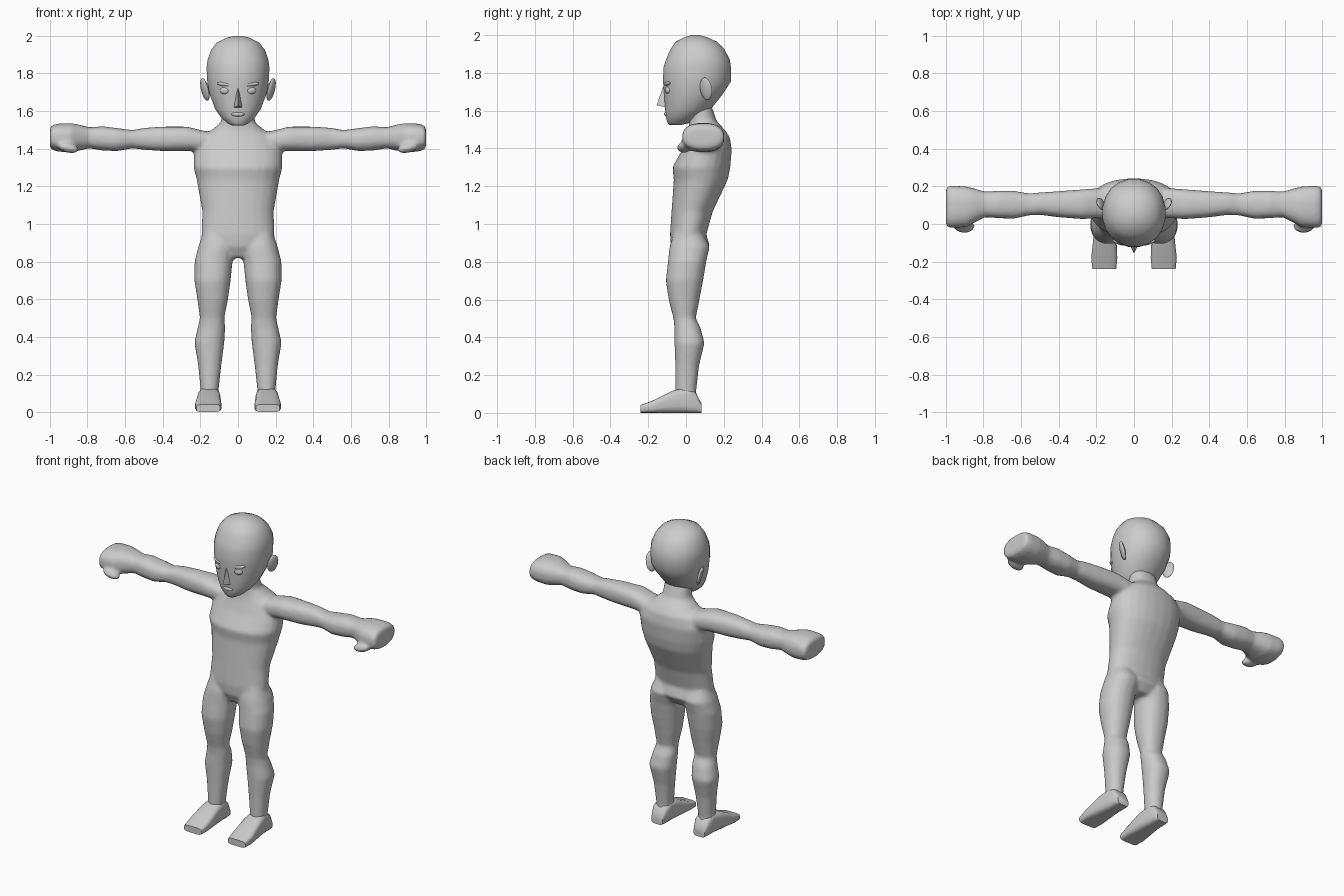
import bpy, bmesh, math
from mathutils import Matrix, Euler

skin = bpy.data.materials.new("plain grey")
skin.diffuse_color = (0.6, 0.6, 0.6, 1)


def loft(bm, axis, rings, n=16, power=2.2, side=1):
    """Skin of rounded sections; ring = (position, a0, a1, b0, b1)."""
    rows = []
    for t, a0, a1, b0, b1 in rings:
        row = []
        for i in range(n):
            ang = 2 * math.pi * (i + 0.5) / n
            c, s = math.cos(ang), math.sin(ang)
            a = (a0 + a1) / 2 + (a1 - a0) / 2 * math.copysign(abs(c) ** (2 / power), c)
            b = (b0 + b1) / 2 + (b1 - b0) / 2 * math.copysign(abs(s) ** (2 / power), s)
            x, y, z = {"x": (t, a, b), "y": (a, t, b), "z": (a, b, t)}[axis]
            row.append(bm.verts.new((x * side, y, z)))
        rows.append(row)
    for r0, r1 in zip(rows, rows[1:]):
        for i in range(n):
            j = (i + 1) % n
            bm.faces.new((r0[i], r0[j], r1[j], r1[i]))
    bm.faces.new(rows[0])
    bm.faces.new(rows[-1])


def blob(bm, pos, size, rot=(0, 0, 0), side=1, seg=14):
    """Stretched ball, mirrored in x by side."""
    m = (Matrix.Scale(side, 4, (1, 0, 0)) @ Matrix.Translation(pos)
         @ Euler(rot).to_matrix().to_4x4() @ Matrix.Diagonal((*size, 1)))
    bmesh.ops.create_uvsphere(bm, u_segments=seg, v_segments=10, radius=1, matrix=m)


def finish(name, bm, angle=60):
    bmesh.ops.recalc_face_normals(bm, faces=bm.faces)
    me = bpy.data.meshes.new(name)
    bm.to_mesh(me)
    bm.free()
    ob = bpy.data.objects.new(name, me)
    bpy.context.collection.objects.link(ob)
    me.materials.append(skin)
    bpy.ops.object.select_all(action="DESELECT")
    ob.select_set(True)
    bpy.context.view_layer.objects.active = ob
    bpy.ops.object.shade_smooth_by_angle(angle=math.radians(angle))
    return ob


# Body: torso with neck
torso = [(0.82, .10, -.05, .085), (0.88, .185, -.08, .127), (0.945, .195, -.085, .108),
         (1.066, .19, -.077, .142), (1.235, .22, -.065, .222), (1.30, .237, -.073, .235),
         (1.395, .235, -.02, .243), (1.46, .20, .005, .232), (1.50, .14, .015, .205),
         (1.54, .09, .015, .165), (1.64, .085, .01, .13)]
body = bmesh.new()
loft(body, "z", [(z, -w, w, f, b) for z, w, f, b in torso], n=24)

# Legs, arms with fists
leg = [(0.97, .05, .18, -.06, .08), (0.88, .015, .212, -.088, .127), (0.80, .028, .232, -.097, .108),
       (0.70, .038, .233, -.108, .092), (0.60, .052, .217, -.093, .072), (0.50, .072, .203, -.067, .052),
       (0.45, .067, .215, -.062, .078), (0.37, .072, .233, -.062, .099), (0.25, .088, .212, -.057, .070),
       (0.12, .102, .200, -.057, .055), (0.03, .105, .198, -.05, .06)]
arm = [(0.10, .04, .18, 1.39, 1.48), (0.20, .03, .19, 1.385, 1.50), (0.27, .025, .185, 1.388, 1.518),
       (0.40, .035, .175, 1.387, 1.518), (0.50, .048, .168, 1.394, 1.511), (0.56, .045, .163, 1.402, 1.499),
       (0.64, .027, .177, 1.387, 1.510), (0.72, .030, .178, 1.390, 1.520), (0.79, .036, .172, 1.402, 1.514),
       (0.85, .005, .190, 1.388, 1.530), (0.89, -.018, .20, 1.378, 1.537), (0.96, -.022, .205, 1.385, 1.534),
       (0.99, -.02, .20, 1.395, 1.525), (1.0, -.005, .185, 1.41, 1.51)]
for s in (1, -1):
    loft(body, "z", leg, side=s)
    loft(body, "x", arm, power=2.5, side=s)
    blob(body, (.902, -.012, 1.405), (.06, .036, .027), (0, -.25, 0), s)   # thumb

# Blend the overlapping parts into one skin
ob = finish("body", body, 80)
rm = ob.modifiers.new("blend", "REMESH")
rm.mode, rm.voxel_size, rm.use_smooth_shade = "VOXEL", 0.011, True
sm = ob.modifiers.new("soften", "SMOOTH")
sm.factor, sm.iterations = 0.5, 6
for m in ("blend", "soften"):
    bpy.ops.object.modifier_apply(modifier=m)

# Head
skull = [(1.523, .03, -.09, -.03), (1.535, .055, -.098, .02), (1.565, .09, -.108, .07),
         (1.61, .122, -.112, .135), (1.69, .153, -.117, .198), (1.755, .165, -.124, .240),
         (1.83, .169, -.121, .240), (1.87, .164, -.108, .234), (1.925, .145, -.084, .205),
         (1.965, .113, -.057, .165), (1.99, .062, -.005, .11), (2.0, .02, .03, .07)]
bm = bmesh.new()
loft(bm, "z", [(z, -w, w, f, b) for z, w, f, b in skull], n=20, power=2.15)
finish("head", bm, 80)

# Nose: a wedge from the bridge down to the tip
bm = bmesh.new()
v = [bm.verts.new(p) for p in ((0, -.122, 1.725), (0, -.156, 1.628), (.028, -.10, 1.617),
                               (-.028, -.10, 1.617), (0, -.07, 1.70))]
for f in ((0, 1, 2), (0, 3, 1), (1, 3, 2), (0, 2, 4), (0, 4, 3), (2, 3, 4)):
    bm.faces.new([v[i] for i in f])
finish("nose", bm, 75)

# Lips
bm = bmesh.new()
blob(bm, (0, -.104, 1.583), (.036, .012, .012))
finish("lips", bm)

for s, label in ((1, "left"), (-1, "right")):
    # Eye and brow ridge
    bm = bmesh.new()
    blob(bm, (.07, -.096, 1.709), (.027, .015, .02), (0, 0, .25), s)
    finish(label + "_eye", bm)
    bm = bmesh.new()
    blob(bm, (.07, -.098, 1.742), (.045, .014, .011), (0, -.12, .25), s)
    finish(label + "_brow", bm)
    # Ear, flaring out to the top and back
    bm = bmesh.new()
    blob(bm, (.176, .106, 1.715), (.014, .036, .062), (0, .25, -.5), s, seg=10)
    finish(label + "_ear", bm)
    # Foot
    bm = bmesh.new()
    loft(bm, "y", [(-.24, .094, .222, 0, .042), (-.18, .088, .228, 0, .064), (-.07, .093, .216, 0, .118),
                   (.0, .10, .205, 0, .135), (.05, .10, .204, 0, .11), (.082, .112, .192, 0, .05)],
         power=4, side=s)
    finish(label + "_foot", bm, 50)
